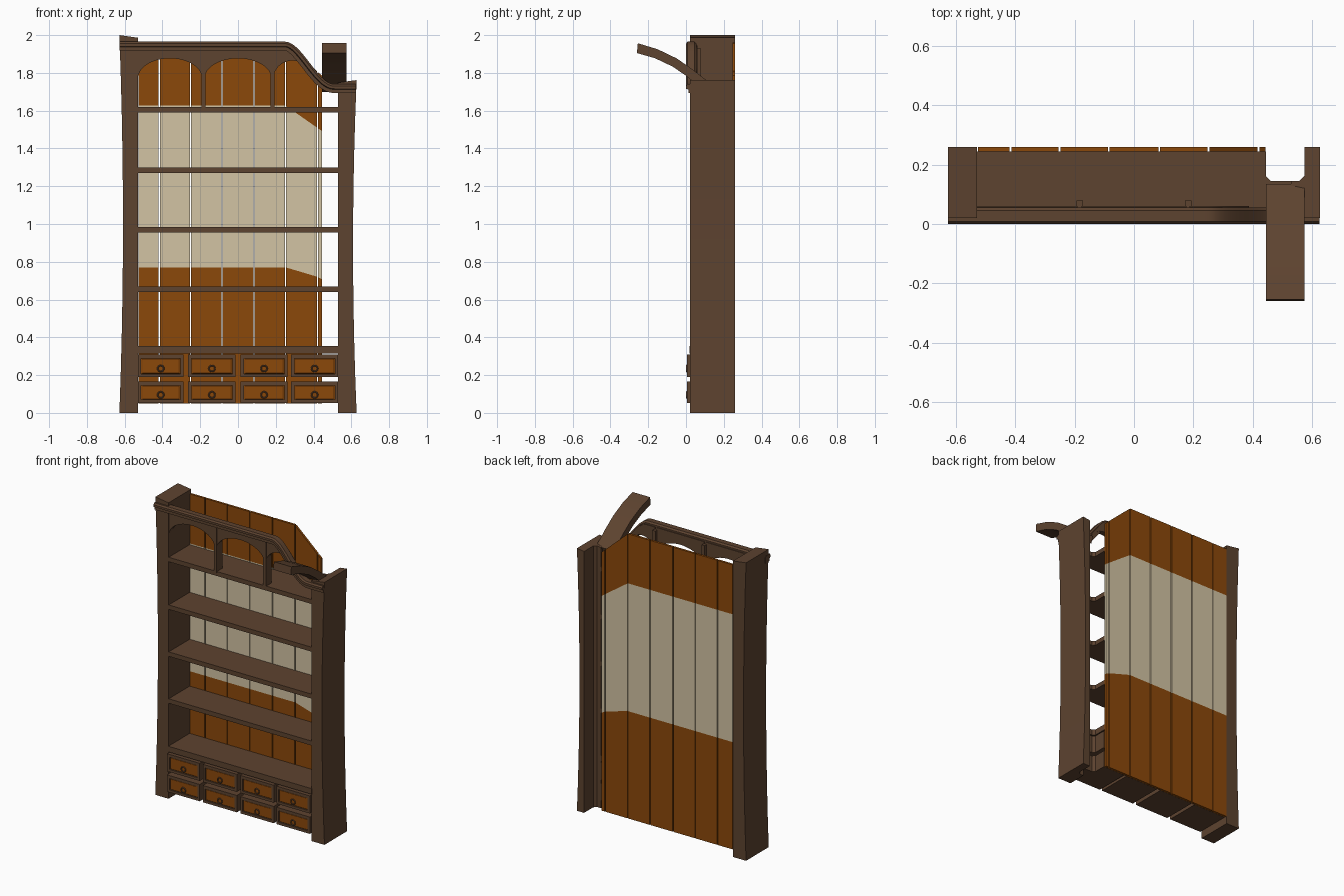
import bpy, bmesh, math

if "Cube" in bpy.data.objects:
    bpy.data.objects.remove(bpy.data.objects["Cube"])


def material(name, rgb):
    m = bpy.data.materials.new(name)
    m.diffuse_color = (*rgb, 1)
    m.use_nodes = True
    m.node_tree.nodes["Principled BSDF"].inputs["Base Color"].default_value = m.diffuse_color
    return m


BROWN = material("dark_wood", (0.11, 0.056, 0.029))
ORANGE = material("orange_wood", (0.26, 0.065, 0.003))
CREAM = material("cream_paint", (0.65, 0.55, 0.37))


def loft(name, rings, mats=(BROWN,), seg_mat=None):
    """Skin a list of equal rings, capped at both ends."""
    bm = bmesh.new()
    vs = [[bm.verts.new(p) for p in r] for r in rings]
    n = len(rings[0])
    for k in range(len(vs) - 1):
        for i in range(n):
            j = (i + 1) % n
            f = bm.faces.new((vs[k][i], vs[k][j], vs[k + 1][j], vs[k + 1][i]))
            f.material_index = seg_mat[k] if seg_mat else 0
    bm.faces.new(vs[0][::-1])
    f = bm.faces.new(vs[-1])
    f.material_index = seg_mat[-1] if seg_mat else 0
    bm.faces.ensure_lookup_table()
    bmesh.ops.recalc_face_normals(bm, faces=bm.faces[:])
    me = bpy.data.meshes.new(name)
    bm.to_mesh(me)
    bm.free()
    for m in mats:
        me.materials.append(m)
    ob = bpy.data.objects.new(name, me)
    bpy.context.collection.objects.link(ob)
    return ob


def slab(name, plan, z0, z1):
    return loft(name, [[(x, y, z) for x, y in plan] for z in (z0, z1)])


def rect(x0, x1, y0, y1):
    return [(x0, y0), (x1, y0), (x1, y1), (x0, y1)]


def notched(x0, x1, y0, y1):
    """Plan with the back right corner cut away by the chase."""
    return [(x0, y0), (x1, y0), (x1, 0.145), (0.462, 0.145), (0.445, 0.162), (0.445, y1), (x0, y1)]


# side posts, gently waisted on the outside; the right one is notched at the back
def waist(z):
    return 0.609 + 0.019 * (z - 1) ** 2


def post(name, sx, height, notch):
    rings = []
    steps = 10
    for k in range(steps + 1):
        t = k / steps
        z = height * t
        o = waist(2 * t)
        plan = [(0.53, 0.02), (o, 0.02), (o, 0.26)]
        plan += [(0.575, 0.26), (0.575, 0.162), (0.558, 0.145), (0.53, 0.145)] if notch else [(0.53, 0.26)]
        drop = lambda x: 0.014 * (o - x) / 0.1 if k == steps else 0
        rings.append([(sx * x, y, z - drop(x)) for x, y in plan])
    loft(name, rings)


post("left_post", -1, 2.0, False)
post("right_post", 1, 1.762, True)

# shelves
for i, z in enumerate((0.655, 0.97, 1.285, 1.605)):
    slab(f"shelf_{i}", notched(-0.535, 0.535, 0.022, 0.245), z - 0.015, z + 0.015)
slab("drawer_top_board", notched(-0.535, 0.535, 0.018, 0.245), 0.315, 0.353)


# back planks: orange, cream, orange; the last ones slope down
def slope(x):
    return max(0, x - 0.25)


def plank_levels(x):
    s = slope(x)
    return [0.05, 0.77 - 0.5 * max(0, s - 0.07), 1.628 - 0.7 * s, 1.96 - 0.9 * s]


edges = [-0.53, -0.417, -0.251, -0.085, 0.085, 0.251, 0.42, 0.447]
for i, (a, b) in enumerate(zip(edges, edges[1:])):
    a, b = a + 0.003, b - 0.003
    levels = list(zip(plank_levels(a), plank_levels(b)))
    rings = [[(a, 0.245, za), (b, 0.245, zb), (b, 0.26, zb), (a, 0.26, za)] for za, zb in levels]
    loft(f"back_plank_{i}", rings, (ORANGE, CREAM), [0, 1, 0])


# top rail sweeping down to the short post
def rail_top(x):
    t = min(1, max(0, (x - 0.25) / 0.26))
    return 1.965 - 0.225 * t * t * (3 - 2 * t)


xs = [-0.628] + [0.24 + 0.28 * k / 24 for k in range(25)] + [0.625]
profile = [(0.008, 0), (0.0, -0.01), (0.0, -0.024), (0.012, -0.028), (0.012, -0.047),
           (0.055, -0.047), (0.055, -0.01), (0.045, 0)]
rings = []
for x in xs:
    d = (rail_top(x + 0.001) - rail_top(x - 0.001)) / 0.002
    l = math.hypot(1, d)
    rings.append([(x - d / l * o, y, rail_top(x) + o / l) for y, o in profile])
loft("top_rail", rings)


# arched boards under the rail and their dividers
def arch_board(name, c, half, peak):
    rings = []
    for k in range(25):
        u = -math.cos(math.pi * k / 24)
        x = c + half * u
        z = 1.77 + (peak - 1.77) * math.sqrt(max(0, 1 - u * u))
        top = rail_top(x) - 0.02
        z = min(z, top - 0.02)
        rings.append([(x, 0.025, z), (x, 0.06, z), (x, 0.06, top), (x, 0.025, top)])
    loft(name, rings)


arch_board("left_arch", -0.36, 0.17, 1.877)
arch_board("middle_arch", 0, 0.177, 1.877)
arch_board("right_arch", 0.288, 0.1, 1.865)
for sx in (-1, 1):
    slab("arch_divider", rect(sx * 0.183 - 0.011, sx * 0.183 + 0.011, 0.02, 0.08), 1.61, 1.93)

# curved arm projecting forward over the short post
upper = [(-0.255, 1.957), (-0.15, 1.925), (-0.05, 1.877), (0.03, 1.822), (0.09, 1.775), (0.135, 1.745)]
lower = [(-0.26, 1.905), (-0.165, 1.878), (-0.07, 1.833), (0.0, 1.785), (0.06, 1.735), (0.12, 1.70)]
loft("curved_arm", [[(0.445, *u), (0.575, *u), (0.575, *l), (0.445, *l)] for u, l in zip(upper, lower)])

# drawers with orange panels and ring pulls
for c in range(4):
    x0 = (-0.53, -0.264, 0.014, 0.281)[c]
    x1 = (-0.288, -0.012, 0.262, 0.53)[c]
    for r, (z0, z1) in enumerate(((0.053, 0.166), (0.19, 0.308))):
        tag = f"{c}_{r}"
        plan = notched(x0, x1, 0.016, 0.24) if c == 3 else rect(x0, x1, 0.016, 0.24)
        slab("drawer_" + tag, plan, z0, z1)
        for n, (a, b, lo, hi) in enumerate(((x0, x1, z0, z0 + 0.017), (x0, x1, z1 - 0.02, z1),
                                            (x0, x0 + 0.017, z0 + 0.017, z1 - 0.02),
                                            (x1 - 0.017, x1, z0 + 0.017, z1 - 0.02))):
            slab(f"drawer_frame_{tag}_{n}", rect(a, b, 0.005, 0.018), lo, hi)
        panel = []
        for y, m in ((0.017, 0.0), (0.013, 0.006), (0.009, 0.012)):
            a, b, lo, hi = x0 + 0.015 + m, x1 - 0.015 - m, z0 + 0.015 + m / 2, z1 - 0.018 - m / 2
            panel.append([(a, y, lo), (b, y, lo), (b, y, hi), (a, y, hi)])
        loft("drawer_panel_" + tag, panel, (ORANGE,))
        bpy.ops.mesh.primitive_torus_add(
            location=((x0 + x1) / 2, 0.004, (z0 + z1) / 2 - 0.014), rotation=(math.pi / 2, 0, 0),
            major_radius=0.016, minor_radius=0.004, major_segments=16, minor_segments=6)
        bpy.context.object.name = "ring_pull_" + tag
        bpy.context.object.data.materials.append(BROWN)

# smooth the curved parts, keep edges sharp
bpy.ops.object.select_all(action='SELECT')
bpy.context.view_layer.objects.active = bpy.context.selected_objects[0]
bpy.ops.object.shade_smooth_by_angle(angle=math.radians(30))
